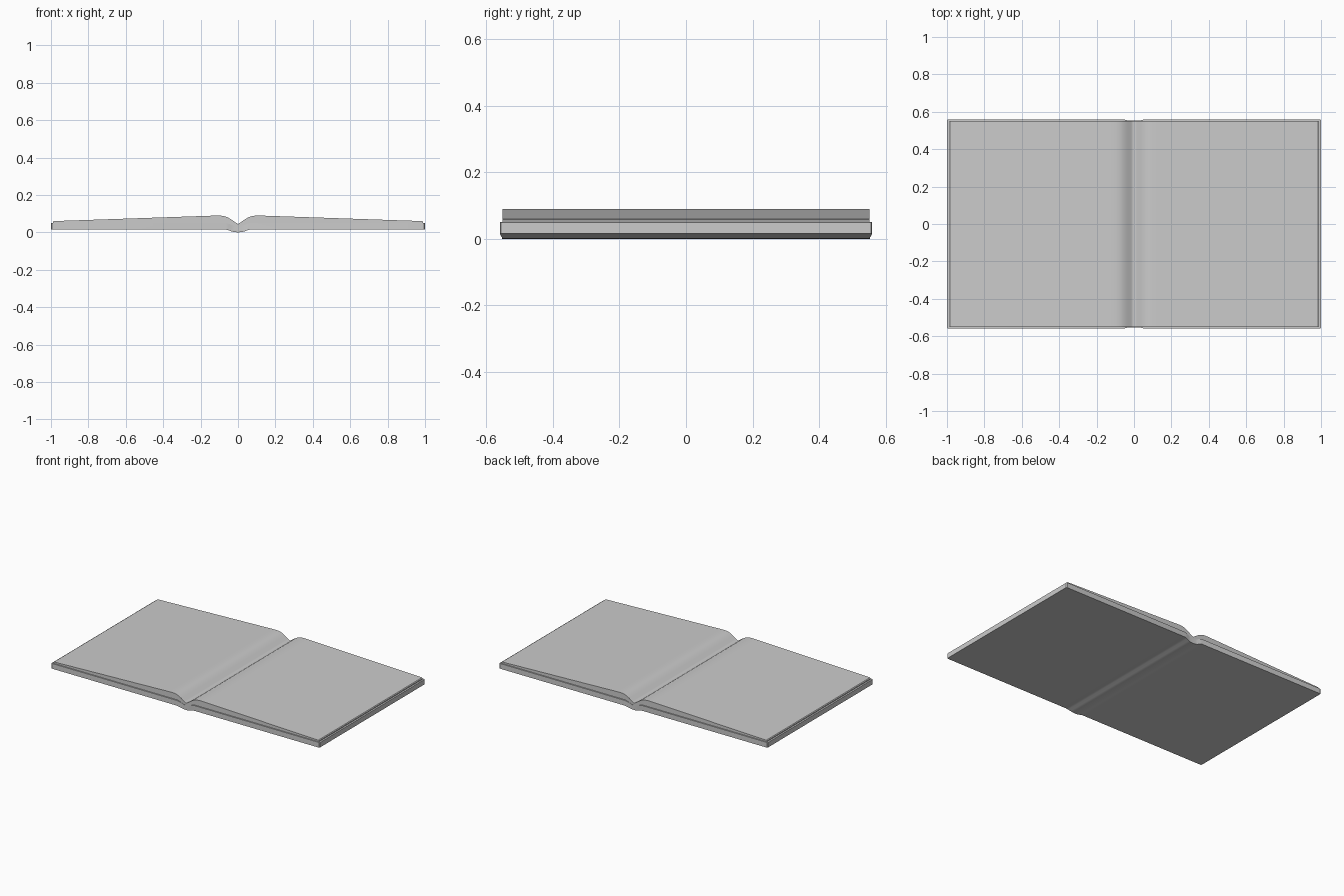
import bpy, bmesh

if "Cube" in bpy.data.objects:
    bpy.data.objects.remove(bpy.data.objects["Cube"])


def loft_half(name, stations):
    """Solid right half from (x, z_bottom, z_top, half_depth) stations, mirrored across the spine."""
    bm = bmesh.new()
    rings = []
    for x, zb, zt, y in stations:
        rings.append([bm.verts.new(p) for p in ((x, -y, zb), (x, y, zb), (x, y, zt), (x, -y, zt))])
    for a, b in zip(rings, rings[1:]):
        for i in range(4):
            j = (i + 1) % 4
            bm.faces.new((a[i], a[j], b[j], b[i]))
    bm.faces.new(rings[-1])  # outer end; the spine side stays open for the mirror
    bmesh.ops.recalc_face_normals(bm, faces=bm.faces)
    # make sure the normals point outward on the open half
    end = max(bm.faces, key=lambda f: f.calc_center_median().x)
    if end.normal.x < 0:
        bmesh.ops.reverse_faces(bm, faces=bm.faces)
    mesh = bpy.data.meshes.new(name)
    bm.to_mesh(mesh)
    bm.free()
    ob = bpy.data.objects.new(name, mesh)
    bpy.context.collection.objects.link(ob)
    mirror = ob.modifiers.new("both_halves", 'MIRROR')
    mirror.use_clip = True
    bpy.ops.object.select_all(action='DESELECT')
    ob.select_set(True)
    bpy.context.view_layer.objects.active = ob
    bpy.ops.object.shade_smooth_by_angle(angle=0.35)
    return ob


# cover: flat boards joined by a rounded spine that reaches the ground
loft_half("cover", [
    (0.0, 0.000, 0.030, 0.553),
    (0.02, 0.001, 0.034, 0.553),
    (0.035, 0.005, 0.040, 0.554),
    (0.05, 0.011, 0.046, 0.558),
    (0.065, 0.015, 0.050, 0.560),
    (0.995, 0.015, 0.050, 0.560),
    (1.0, 0.016, 0.049, 0.556),
])

# pages: tops swell beside the gutter and slope down to the outer edge
loft_half("pages", [
    (0.0, 0.010, 0.045, 0.552),
    (0.015, 0.012, 0.054, 0.552),
    (0.035, 0.018, 0.068, 0.552),
    (0.055, 0.025, 0.080, 0.552),
    (0.075, 0.030, 0.087, 0.552),
    (0.1, 0.030, 0.090, 0.552),
    (0.13, 0.030, 0.0892, 0.552),
    (0.5, 0.030, 0.0765, 0.552),
    (0.985, 0.030, 0.060, 0.552),
    (0.99, 0.030, 0.056, 0.552),
])
